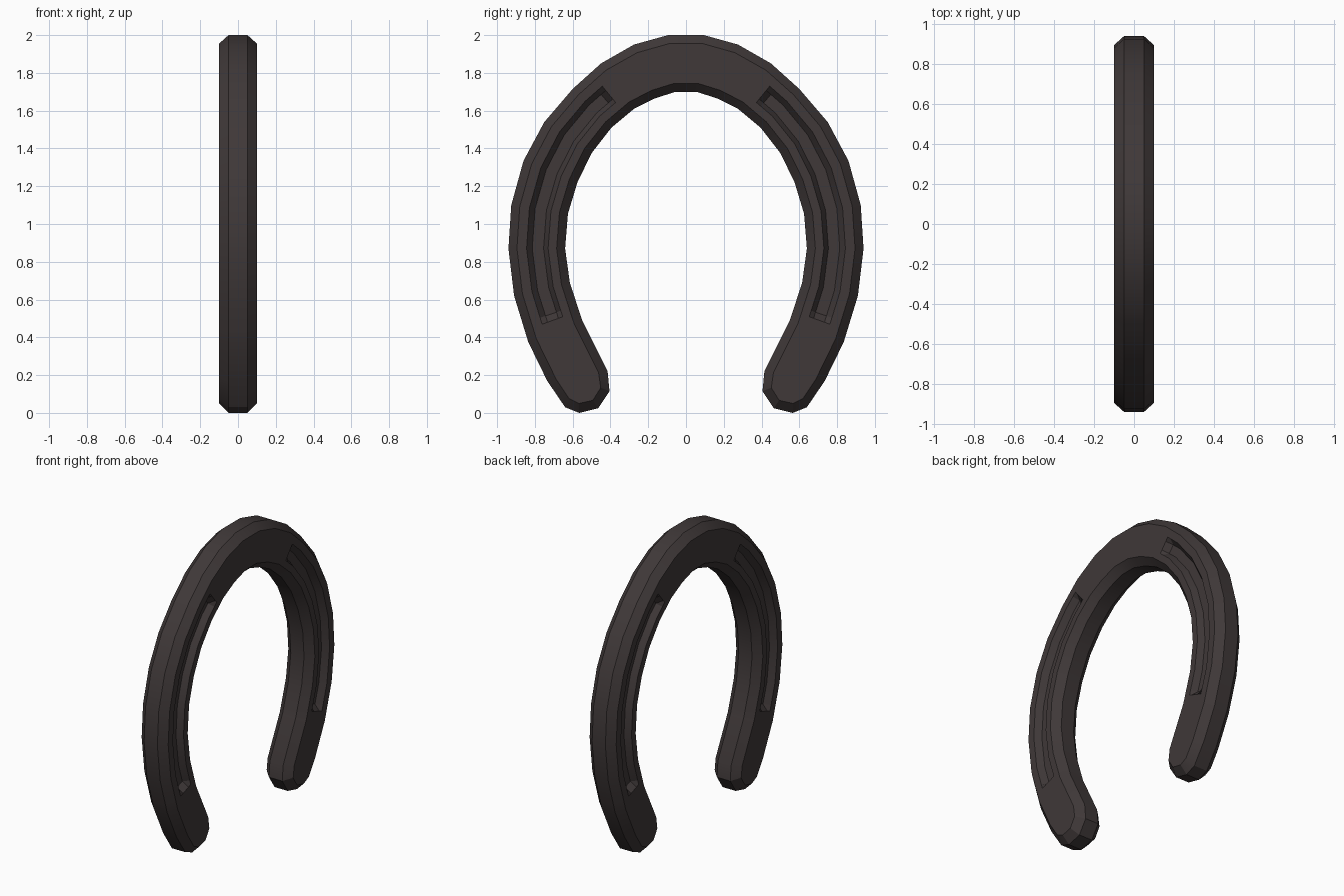
import bpy
import bmesh
import math
from mathutils import Vector

cube = bpy.data.objects.get("Cube")
if cube:
    bpy.data.objects.remove(cube, do_unlink=True)

# Dark iron
iron = bpy.data.materials.new("dark iron")
iron.use_nodes = True
iron.diffuse_color = (0.05, 0.04, 0.04, 1)
shader = next(n for n in iron.node_tree.nodes if n.type == 'BSDF_PRINCIPLED')
shader.inputs["Base Color"].default_value = iron.diffuse_color
shader.inputs["Roughness"].default_value = 0.7

# Outer and inner rim of one branch, from the crown down to the heel (y, z)
OUTER = [(0, 2), (.095, 2), (.275, 1.95), (.45, 1.85), (.6, 1.715), (.75, 1.54), (.86, 1.335),
         (.925, 1.1), (.94, .87), (.91, .62), (.835, .375), (.735, .17)]
INNER = [(0, 1.7), (.055, 1.7), (.165, 1.665), (.275, 1.61), (.395, 1.51), (.5, 1.375), (.575, 1.22),
         (.625, 1.055), (.64, .87), (.615, .69), (.55, .49), (.415, .22)]
HEEL = [(.64, .03), (.565, 0), (.465, .025), (.405, .115)]
HEEL_CENTRE = Vector((.57, .18))

HALF, EDGE, DEPTH = 0.1, 0.05, 0.04
# Groove end positions along the branch, each with a short sloping end wall
TOP, TOP_FLOOR, LOW_FLOOR, LOW = 3.35, 3.53, 9.6, 9.75


def along(points, t):
    i = min(int(t), len(points) - 2)
    return Vector(points[i]).lerp(Vector(points[i + 1]), t - i)


def cross_section(bm, t):
    """Row of vertices over half the thickness, from outer rim to inner rim."""
    floor = HALF - DEPTH if TOP_FLOOR <= t <= LOW_FLOOR else HALF
    profile = [(0, 0), (0, EDGE), (.15, HALF), (.32, HALF), (.42, floor),
               (.62, floor), (.7, HALF), (.85, HALF), (1, EDGE), (1, 0)]
    a, b = along(OUTER, t), along(INNER, t)
    return [bm.verts.new((x, *a.lerp(b, u))) for u, x in profile]


def bridge(bm, row, following):
    for c in range(len(row) - 1):
        bm.faces.new((row[c], row[c + 1], following[c + 1], following[c]))


bm = bmesh.new()

# Branch with its sunken groove
stations = sorted([*range(len(OUTER)), TOP, TOP_FLOOR, LOW_FLOOR, LOW])
rows = [cross_section(bm, t) for t in stations]
for row, following in zip(rows, rows[1:]):
    bridge(bm, row, following)

# Rounded heel with the same chamfer
last = rows[-1]
heel = [last[:3]]
for p in map(Vector, HEEL):
    inset = p + (HEEL_CENTRE - p).normalized() * 0.05
    heel.append([bm.verts.new((0, *p)), bm.verts.new((EDGE, *p)), bm.verts.new((HALF, *inset))])
heel.append(last[:-4:-1])
for row, following in zip(heel, heel[1:]):
    bridge(bm, row, following)
bm.faces.new(last[2:-2] + [row[2] for row in reversed(heel[1:-1])])

mesh = bpy.data.meshes.new("horseshoe")
bm.to_mesh(mesh)
bm.free()
mesh.materials.append(iron)
shoe = bpy.data.objects.new("horseshoe", mesh)
bpy.context.collection.objects.link(shoe)

# Second branch and second face
mirror = shoe.modifiers.new("both branches and faces", 'MIRROR')
mirror.use_axis = (True, True, False)
mirror.use_clip = True

bpy.ops.object.select_all(action='DESELECT')
shoe.select_set(True)
bpy.context.view_layer.objects.active = shoe
bpy.ops.object.shade_smooth_by_angle(angle=math.radians(25))
